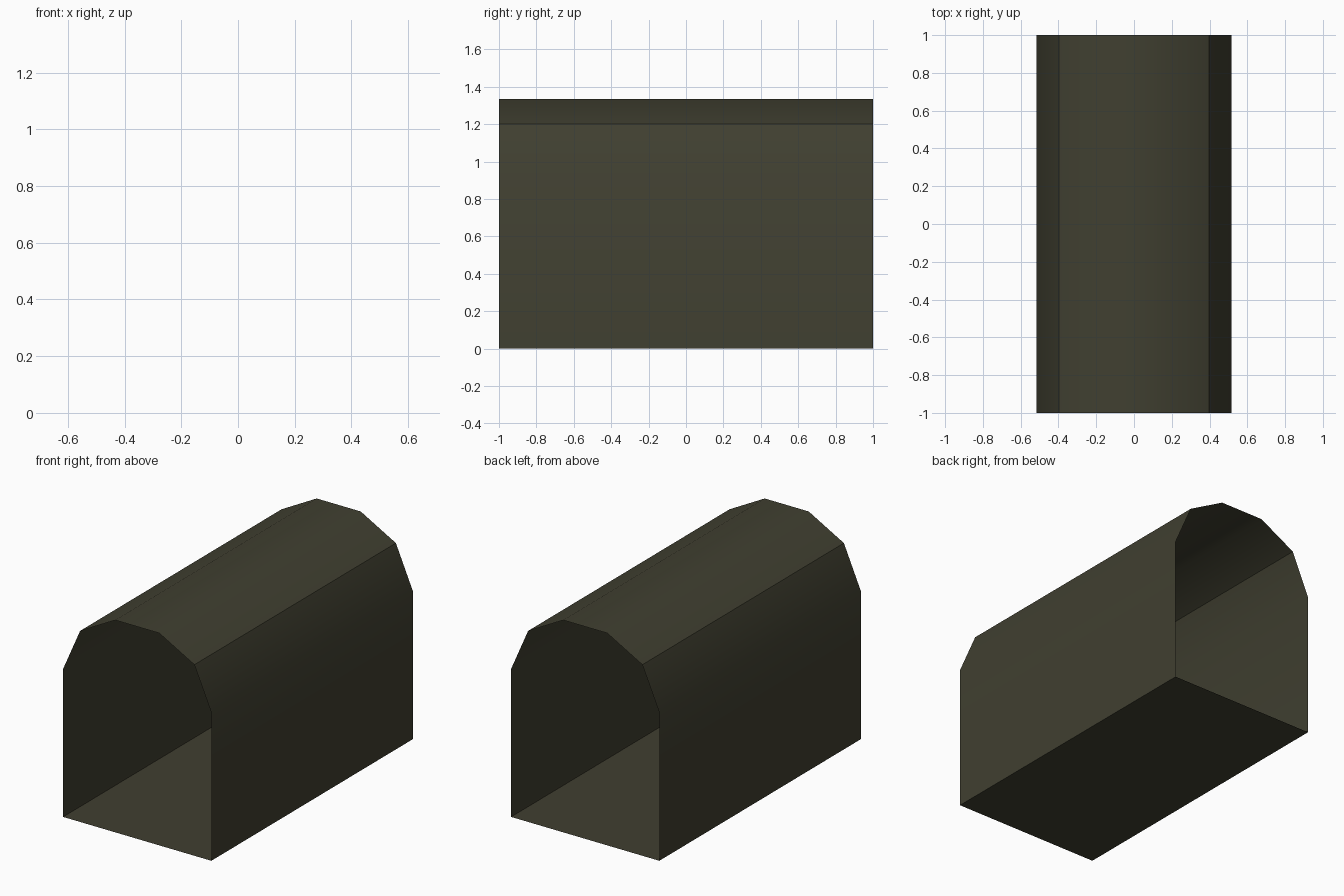
import bpy, bmesh

if "Cube" in bpy.data.objects:
    bpy.data.objects.remove(bpy.data.objects["Cube"])

# Dark olive material
olive = bpy.data.materials.new("dark olive")
olive.diffuse_color = (0.051, 0.050, 0.030, 1)
olive.use_nodes = True
olive.node_tree.nodes["Principled BSDF"].inputs["Base Color"].default_value = olive.diffuse_color

# Half of the arched cross-section, from floor corner to crown
half = [(0.515, 0), (0.515, 0.93), (0.397, 1.2), (0.153, 1.333)]
profile = half + [(-x, z) for x, z in reversed(half)]

# Open-ended tunnel shell: sweep the closed profile along y (last strip is the floor)
bm = bmesh.new()
front = [bm.verts.new((x, -1, z)) for x, z in profile]
back = [bm.verts.new((x, 1, z)) for x, z in profile]
n = len(profile)
for i in range(n):
    j = (i + 1) % n
    bm.faces.new((front[i], back[i], back[j], front[j]))

mesh = bpy.data.meshes.new("tunnel_shell")
bm.to_mesh(mesh)
bm.free()
mesh.materials.append(olive)
shell = bpy.data.objects.new("tunnel_shell", mesh)
bpy.context.collection.objects.link(shell)

# Smooth the gentle bends, keep the shoulder and floor edges sharp
bpy.context.view_layer.objects.active = shell
shell.select_set(True)
bpy.ops.object.shade_smooth_by_angle(angle=0.5236)
